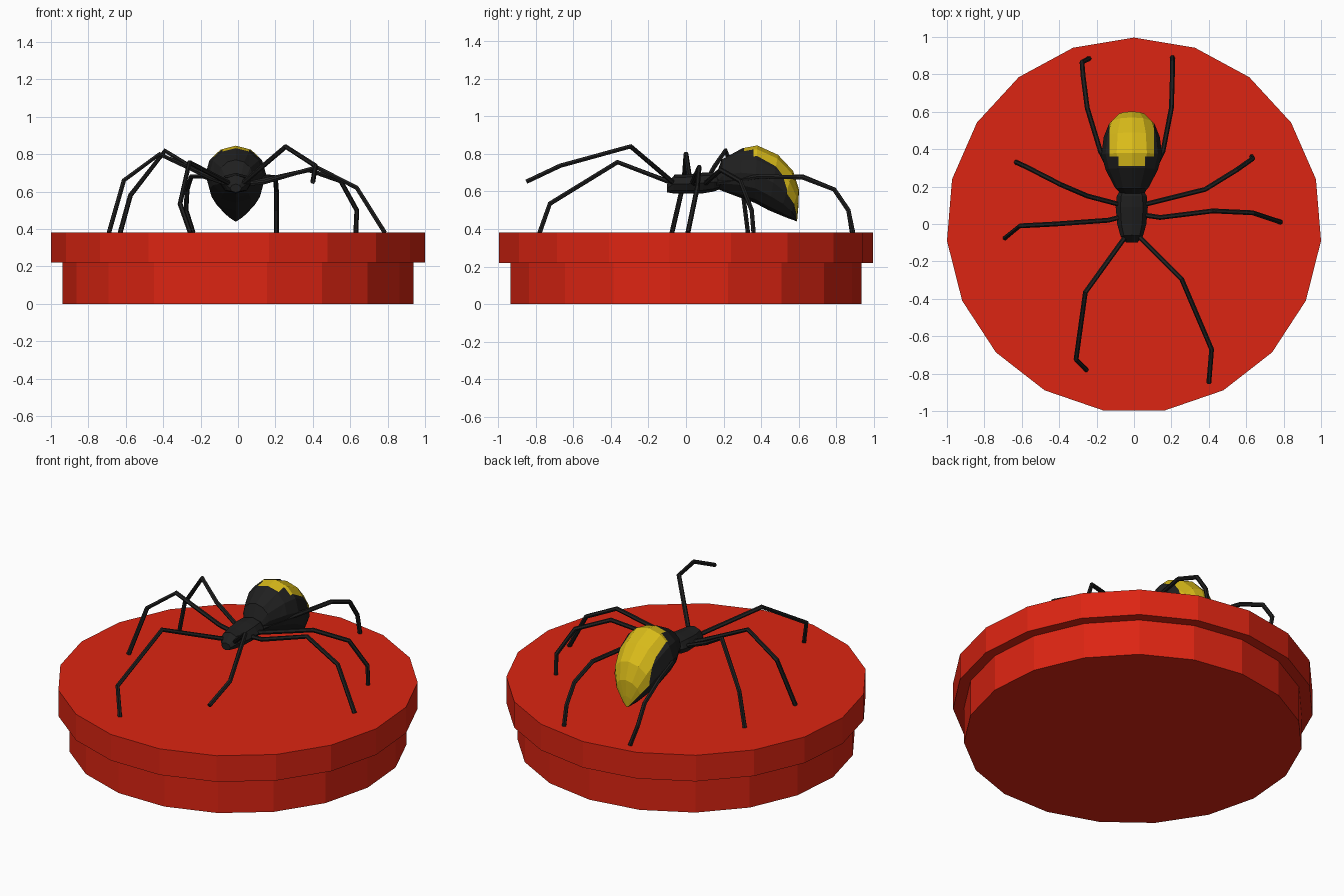
import bpy, bmesh
from math import sin, cos, tau
from mathutils import Vector

cube = bpy.data.objects.get("Cube")
if cube:
    bpy.data.objects.remove(cube)


def material(name, rgb):
    m = bpy.data.materials.new(name)
    m.use_nodes = True
    m.diffuse_color = (*rgb, 1)
    bsdf = next(n for n in m.node_tree.nodes if n.type == 'BSDF_PRINCIPLED')
    bsdf.inputs["Base Color"].default_value = (*rgb, 1)
    return m


red = material("red", (0.72, 0.018, 0.006))
black = material("black", (0.014, 0.014, 0.014))
yellow = material("yellow", (0.7, 0.5, 0.01))


def loft(rings):
    """Skin rings of points and cap both ends."""
    bm = bmesh.new()
    loops = [[bm.verts.new(p) for p in ring] for ring in rings]
    n = len(loops[0])
    for a, b in zip(loops, loops[1:]):
        for i in range(n):
            j = (i + 1) % n
            bm.faces.new((a[i], a[j], b[j], b[i]))
    bm.faces.new(loops[0])
    bm.faces.new(loops[-1])
    bmesh.ops.recalc_face_normals(bm, faces=bm.faces)
    return bm


def finish(name, bm, *mats):
    mesh = bpy.data.meshes.new(name)
    bm.to_mesh(mesh)
    bm.free()
    for m in mats:
        mesh.materials.append(m)
    obj = bpy.data.objects.new(name, mesh)
    bpy.context.collection.objects.link(obj)
    return obj


def slanted_ring(top, bottom, width, sides):
    """Ellipse between a top and a bottom (y, z) point on the body's middle plane."""
    t, b = Vector((BODY_X, *top)), Vector((BODY_X, *bottom))
    mid, half = (t + b) / 2, (t - b) / 2
    return [mid + half * cos(tau * i / sides) + Vector((width * sin(tau * i / sides), 0, 0))
            for i in range(sides)]


BODY_X = -0.012

# Stepped round lid
SIDES = 19
lid = [(0.942, 0), (0.942, 0.22), (1.0034, 0.22), (1.0034, 0.38)]
finish("lid", loft([[(r * sin(tau * i / SIDES), r * cos(tau * i / SIDES) - 0.0068, z)
                     for i in range(SIDES)] for r, z in lid]), red)

# Head and chest
chest = [((-0.10, 0.64), (-0.10, 0.595), 0.03), ((-0.06, 0.69), (-0.07, 0.59), 0.06),
         ((0.0, 0.69), (0.0, 0.59), 0.078), ((0.09, 0.70), (0.09, 0.59), 0.086),
         ((0.15, 0.70), (0.15, 0.60), 0.08), ((0.20, 0.68), (0.20, 0.62), 0.05)]
finish("head_and_chest", loft([slanted_ring(*r, 8) for r in chest]), black)

# Abdomen, drooping to a point at the back
abdomen = [((0.15, 0.66), (0.15, 0.62), 0.045), ((0.19, 0.77), (0.20, 0.60), 0.09),
           ((0.30, 0.83), (0.28, 0.57), 0.14), ((0.38, 0.845), (0.365, 0.54), 0.162),
           ((0.49, 0.795), (0.44, 0.50), 0.15), ((0.57, 0.71), (0.50, 0.475), 0.122),
           ((0.602, 0.61), (0.55, 0.455), 0.08), ((0.598, 0.51), (0.58, 0.445), 0.035),
           ((0.592, 0.445), (0.588, 0.44), 0.006)]
bm = loft([slanted_ring(*r, 12) for r in abdomen])

# Yellow back patch with a stepped front edge, cut into the skin
cuts = [((BODY_X + s * w, 0, 0), (1, 0, 0)) for s in (-1, 1) for w in (0.07, 0.118)]
cuts += [((0, y, 0), (0, 1, 0)) for y in (0.31, 0.36)]
for point, normal in cuts:
    bmesh.ops.bisect_plane(bm, geom=bm.verts[:] + bm.edges[:] + bm.faces[:],
                           plane_co=point, plane_no=normal)
bm.normal_update()
outward = Vector((0, 0.45, 0.9))
for f in bm.faces:
    c = f.calc_center_median()
    x = abs(c.x - BODY_X)
    inside = (x < 0.118 and c.y > 0.36) or (x < 0.07 and c.y > 0.31)
    f.material_index = int(inside and f.normal.dot(outward) > 0)
finish("abdomen", bm, black, yellow)

# Legs, each a jointed tube from chest to foot
legs = {
    "front_left_leg": [(0.02, -0.06, 0.64), (0.255, -0.295, 0.84), (0.415, -0.67, 0.737),
                       (0.40, -0.85, 0.652)],
    "front_right_leg": [(-0.04, -0.06, 0.64), (-0.26, -0.365, 0.756), (-0.31, -0.725, 0.535),
                        (-0.255, -0.78, 0.38)],
    "second_left_leg": [(0.04, 0.05, 0.64), (0.14, 0.035, 0.65), (0.42, 0.07, 0.73),
                        (0.635, 0.06, 0.62), (0.785, 0.01, 0.38)],
    "second_right_leg": [(-0.06, 0.04, 0.64), (-0.14, 0.02, 0.67), (-0.42, 0.0, 0.80),
                         (-0.61, -0.01, 0.66), (-0.69, -0.075, 0.38)],
    "third_left_leg": [(0.04, 0.10, 0.64), (0.38, 0.185, 0.715), (0.55, 0.29, 0.655),
                       (0.635, 0.35, 0.50), (0.63, 0.36, 0.38)],
    "third_right_leg": [(-0.06, 0.10, 0.64), (-0.25, 0.15, 0.73), (-0.39, 0.21, 0.818),
                        (-0.575, 0.305, 0.58), (-0.63, 0.33, 0.38)],
    "back_left_leg": [(0.03, 0.14, 0.64), (0.155, 0.39, 0.68), (0.20, 0.62, 0.675),
                      (0.205, 0.79, 0.61), (0.205, 0.865, 0.50), (0.205, 0.89, 0.38)],
    "back_right_leg": [(-0.05, 0.14, 0.64), (-0.18, 0.39, 0.68), (-0.25, 0.62, 0.68),
                       (-0.272, 0.79, 0.61), (-0.278, 0.865, 0.50), (-0.24, 0.885, 0.38)],
}
for name, path in legs.items():
    curve = bpy.data.curves.new(name, 'CURVE')
    curve.dimensions = '3D'
    curve.bevel_depth = 0.013
    curve.bevel_resolution = 1
    curve.use_fill_caps = True
    spline = curve.splines.new('POLY')
    spline.points.add(len(path) - 1)
    for p, co in zip(spline.points, path):
        p.co = (*co, 1)
    spline.use_smooth = False
    curve.materials.append(black)
    bpy.context.collection.objects.link(bpy.data.objects.new(name, curve))
